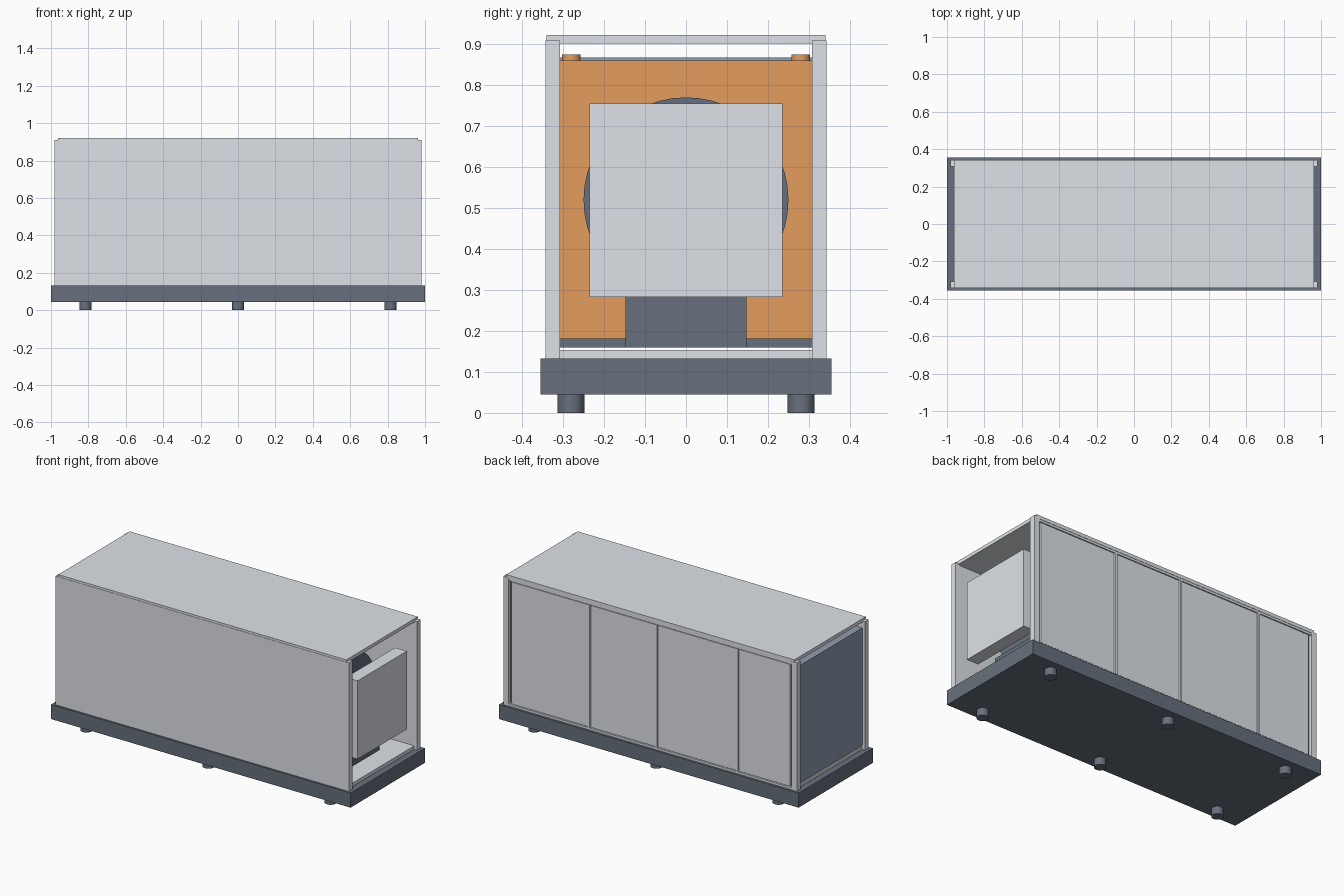
import bpy, math

if "Cube" in bpy.data.objects:
    bpy.data.objects.remove(bpy.data.objects["Cube"])


def material(name, rgb):
    m = bpy.data.materials.new(name)
    m.diffuse_color = (*rgb, 1)
    m.use_nodes = True
    m.node_tree.nodes["Principled BSDF"].inputs["Base Color"].default_value = m.diffuse_color
    return m


LIGHT = material("light grey", (0.73, 0.76, 0.80))
DARK = material("slate grey", (0.135, 0.163, 0.205))
FILTER = material("blue grey", (0.28, 0.34, 0.43))
COPPER = material("copper", (0.77, 0.34, 0.115))


def box(name, x, y, z, mat):
    """Box from (min, max) pairs on each axis."""
    bpy.ops.mesh.primitive_cube_add(size=1, location=[(a + b) / 2 for a, b in (x, y, z)])
    o = bpy.context.object
    o.name = name
    o.scale = [b - a for a, b in (x, y, z)]
    bpy.ops.object.transform_apply(location=False, rotation=False, scale=True)
    o.data.materials.append(mat)
    return o


def cylinder(name, centre, radius, depth, mat, along_x=False, sides=32):
    rot = (0, math.pi / 2, 0) if along_x else (0, 0, 0)
    bpy.ops.mesh.primitive_cylinder_add(vertices=sides, radius=radius, depth=depth,
                                        location=centre, rotation=rot)
    o = bpy.context.object
    o.name = name
    o.data.materials.append(mat)
    bpy.ops.object.shade_smooth_by_angle(angle=math.radians(35))
    return o


# Base slab and six feet
box("base", (-1, 1), (-0.3545, 0.3545), (0.045, 0.133), DARK)
for x in (-0.815, 0, 0.815):
    for y in (-0.281, 0.281):
        cylinder("foot", (x, y, 0.024), 0.033, 0.048, DARK)

# Floor, roof and closed front wall
box("floor", (-0.96, 0.96), (-0.325, 0.325), (0.133, 0.154), LIGHT)
box("roof", (-0.962, 0.962), (-0.341, 0.341), (0.901, 0.922), LIGHT)
box("front_panel", (-0.948, 0.948), (-0.343, -0.313), (0.133, 0.909), LIGHT)

# Corner posts
for x in (-0.9625, 0.9625):
    for y in (-0.3255, 0.3255):
        box("corner_post", (x - 0.0175, x + 0.0175), (y - 0.0175, y + 0.0175),
            (0.133, 0.909), LIGHT)

# Back wall: liner, dark seal, rails, mullions and four doors
box("back_liner", (-0.948, 0.948), (0.31, 0.318), (0.133, 0.905), LIGHT)
box("door_seal", (-0.946, 0.946), (0.318, 0.323), (0.14, 0.9), DARK)
box("bottom_rail", (-0.946, 0.946), (0.318, 0.341), (0.133, 0.145), LIGHT)
box("top_rail", (-0.946, 0.946), (0.318, 0.339), (0.888, 0.904), LIGHT)
mullions = [-0.58, -0.04, 0.41]
for x in mullions:
    box("mullion", (x - 0.006, x + 0.006), (0.318, 0.343), (0.145, 0.888), LIGHT)
edges = [-0.94] + mullions + [0.94]
for a, b in zip(edges, edges[1:]):
    box("door", (a + 0.01, b - 0.01), (0.32, 0.337), (0.149, 0.884), LIGHT)

# Filter block filling the left end
box("filter", (-0.962, -0.62), (-0.308, 0.308), (0.159, 0.867), FILTER)

# Copper coil with its drain pan and header pipes
box("drain_pan", (0.0, 0.36), (-0.308, 0.308), (0.159, 0.181), DARK)
box("coil", (0.02, 0.34), (-0.308, 0.308), (0.181, 0.86), COPPER)
for y in (-0.28, 0.28):
    cylinder("header_pipe", (0.18, y, 0.53), 0.023, 0.69, COPPER)

# Fan drum on a pedestal with its outlet duct
box("fan_pedestal", (0.46, 0.84), (-0.148, 0.148), (0.159, 0.297), DARK)
cylinder("fan_drum", (0.59, 0, 0.52), 0.25, 0.3, DARK, along_x=True, sides=48)
box("outlet_duct", (0.885, 0.963), (-0.235, 0.235), (0.283, 0.755), LIGHT)
